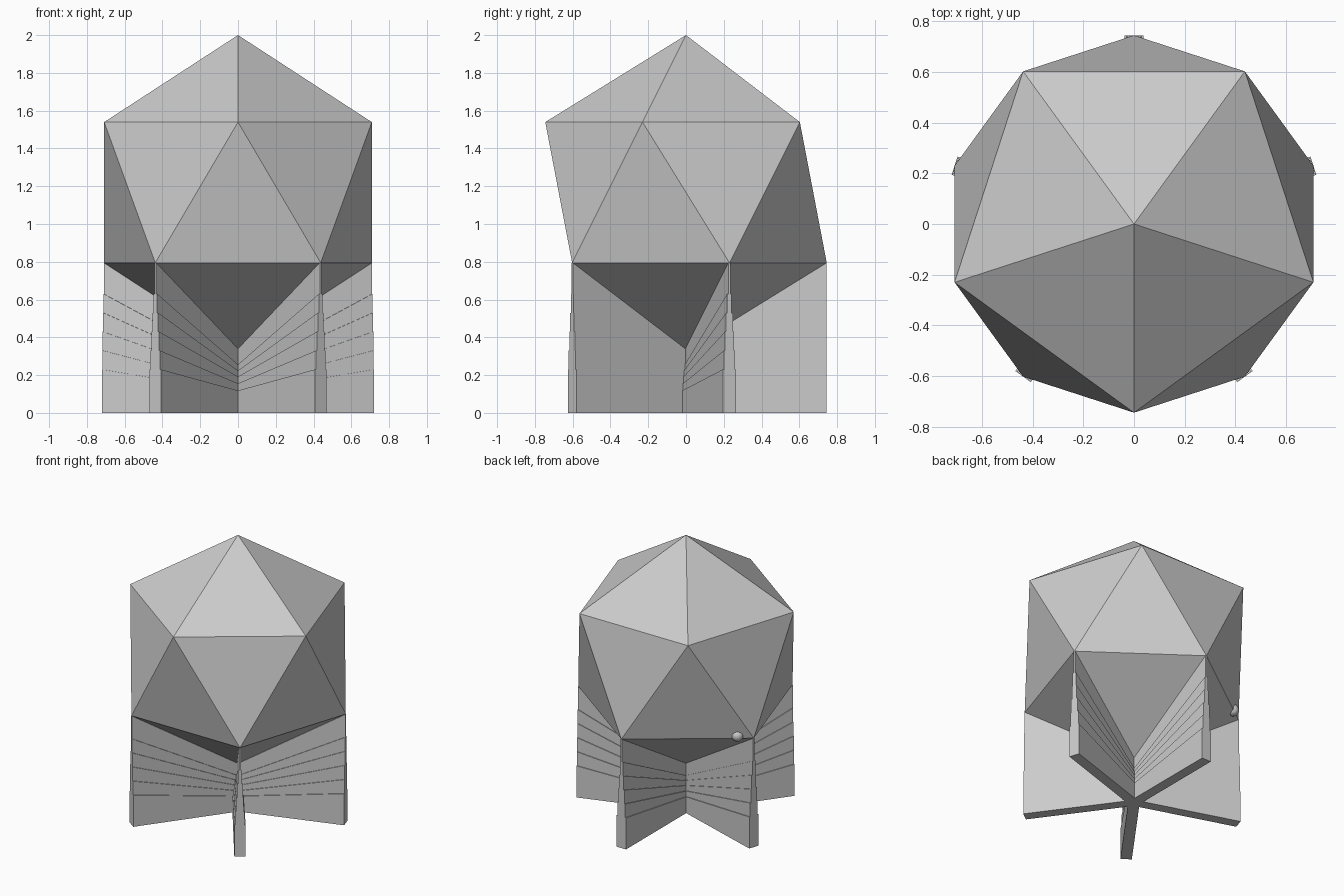
import bpy, bmesh
from math import sin, cos, radians, sqrt
from mathutils import Matrix, Vector

if "Cube" in bpy.data.objects:
    bpy.data.objects.remove(bpy.data.objects["Cube"], do_unlink=True)

RADIUS = 0.833                    # icosahedron circumradius
CENTRE = 2 - RADIUS
RING = RADIUS * 2 / sqrt(5)       # radius of the two vertex rings
LIFT = RADIUS / sqrt(5)           # ring height above and below the centre

grey = bpy.data.materials.new("plain grey")
grey.use_nodes = True
grey.diffuse_color = (0.6, 0.6, 0.6, 1)
grey.node_tree.nodes["Principled BSDF"].inputs["Base Color"].default_value = (0.6, 0.6, 0.6, 1)


def finish(name, bm):
    bmesh.ops.recalc_face_normals(bm, faces=bm.faces)
    mesh = bpy.data.meshes.new(name)
    bm.to_mesh(mesh)
    bm.free()
    mesh.materials.append(grey)
    obj = bpy.data.objects.new(name, mesh)
    bpy.context.collection.objects.link(obj)
    return obj


def polar(angle, radius, z):
    a = radians(angle)
    return Vector((radius * cos(a), radius * sin(a), z))


# Faceted body: two poles and two staggered rings of five
bm = bmesh.new()
points = [Vector((0, 0, CENTRE + RADIUS)), Vector((0, 0, CENTRE - RADIUS))]
for i in range(5):
    points.append(polar(-90 + 72 * i, RING, CENTRE + LIFT))
    points.append(polar(90 + 72 * i, RING, CENTRE - LIFT))
for p in points:
    bm.verts.new(p)
bmesh.ops.convex_hull(bm, input=bm.verts)
finish("faceted_body", bm)


# Stepped fins: stacked slabs, thinner towards the top, with slanted ledges
inner = [0, 0.11, 0.145, 0.18, 0.213, 0.247, CENTRE - RADIUS]
outer = [0, 0.23, 0.33, 0.43, 0.53, 0.63, CENTRE - LIFT]
STEP = 0.0125

for i in range(5):
    bm = bmesh.new()
    for k in range(6):
        half = STEP * (6 - k) / 2
        outline = [(0, inner[k]), (RING, outer[k]), (RING, outer[k + 1]), (0, inner[k + 1])]
        sides = [[bm.verts.new((r, s * half, z)) for r, z in outline] for s in (-1, 1)]
        a, b = sides
        bm.faces.new(a)
        bm.faces.new(b[::-1])
        for j in range(4):
            n = (j + 1) % 4
            bm.faces.new((a[j], b[j], b[n], a[n]))
    bm.transform(Matrix.Rotation(radians(90 + 72 * i), 4, "Z"))
    finish(f"stepped_fin_{i + 1}", bm)

# Small round knob tucked under one rear edge
bm = bmesh.new()
bmesh.ops.create_uvsphere(bm, u_segments=24, v_segments=12, radius=0.04)
bm.transform(Matrix.Translation((-0.615, 0.285, 0.81)))
knob = finish("edge_knob", bm)
knob.data.shade_smooth()
